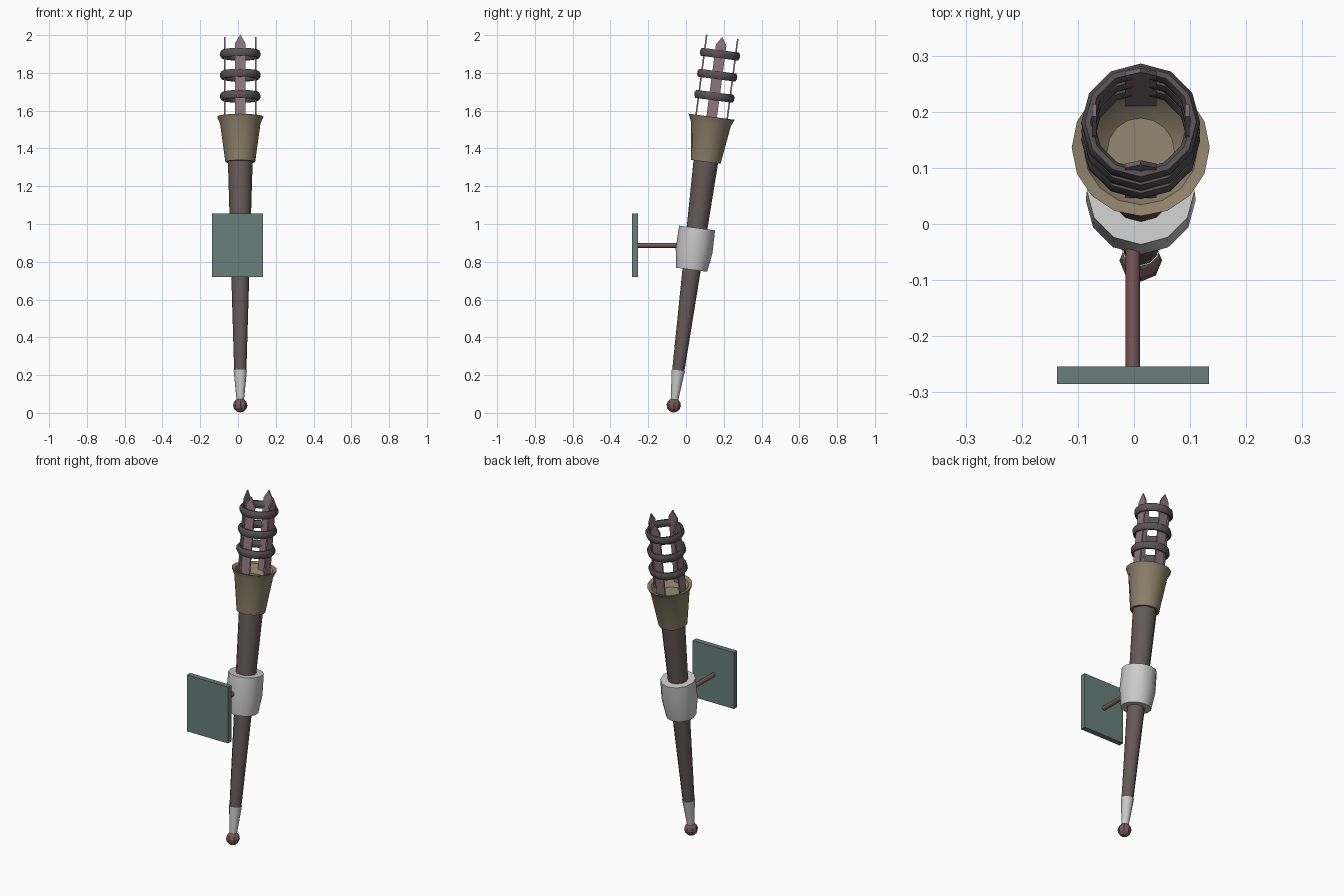
import bpy, bmesh, math
from mathutils import Matrix, Vector

if "Cube" in bpy.data.objects:
    bpy.data.objects.remove(bpy.data.objects["Cube"])

# Torch axis: local z starts at the ball centre and leans back
TILT = Matrix.Translation((0.012, -0.065, 0.04)) @ Matrix.Rotation(math.radians(-7.5), 4, 'X')


def material(name, rgb):
    m = bpy.data.materials.new(name)
    m.diffuse_color = (*rgb, 1)
    m.use_nodes = True
    m.node_tree.nodes["Principled BSDF"].inputs["Base Color"].default_value = m.diffuse_color
    return m


wood = material("dark_wood", (0.13, 0.10, 0.10))
iron = material("dark_iron", (0.10, 0.085, 0.09))
rose = material("rose_metal", (0.27, 0.18, 0.21))
tan = material("tan_brass", (0.27, 0.215, 0.145))
red = material("red_brown", (0.19, 0.10, 0.10))
green = material("green_plate", (0.14, 0.215, 0.195))


def finish(name, bm, mat=None, matrix=None, smooth=True):
    bmesh.ops.remove_doubles(bm, verts=bm.verts, dist=1e-5)
    bmesh.ops.recalc_face_normals(bm, faces=bm.faces)
    mesh = bpy.data.meshes.new(name)
    bm.to_mesh(mesh)
    bm.free()
    ob = bpy.data.objects.new(name, mesh)
    bpy.context.collection.objects.link(ob)
    if matrix:
        ob.matrix_world = matrix
    if mat:
        mesh.materials.append(mat)
    if smooth:
        bpy.ops.object.select_all(action='DESELECT')
        ob.select_set(True)
        bpy.context.view_layer.objects.active = ob
        bpy.ops.object.shade_smooth_by_angle(angle=math.radians(35))
    return ob


def lathe(name, profile, sides, mat=None, closed=False, smooth=True):
    """Revolve (radius, height) points round the torch axis."""
    bm = bmesh.new()
    vs = [bm.verts.new((0, -r, z)) for r, z in profile]
    pairs = list(zip(vs, vs[1:] + vs[:1])) if closed else list(zip(vs, vs[1:]))
    es = [bm.edges.new(p) for p in pairs]
    bmesh.ops.spin(bm, geom=vs + es, cent=(0, 0, 0), axis=(0, 0, 1),
                   angle=math.tau, steps=sides)
    return finish(name, bm, mat, TILT, smooth)


# Handle, tip and grip collar
lathe("shaft", [(0, 0.17), (0.032, 0.17), (0.066, 1.32), (0, 1.32)], 12, wood)
lathe("tip_ferrule", [(0, 0.02), (0.019, 0.02), (0.035, 0.187), (0, 0.187)], 12)
lathe("grip_collar", [(0, 0.724), (0.083, 0.724), (0.098, 0.825), (0.096, 0.947), (0, 0.947)], 12)

# Faceted ball at the foot
bm = bmesh.new()
bmesh.ops.create_uvsphere(bm, u_segments=8, v_segments=6, radius=0.038)
finish("foot_ball", bm, red, TILT, False)

# Flared cup with recessed bowl
lathe("cup", [(0, 1.30), (0.079, 1.30), (0.107, 1.505), (0.123, 1.541),
              (0.102, 1.535), (0.09, 1.515), (0.06, 1.49), (0, 1.49)], 16, tan)

# Cage hoops with oval section
for i, t in enumerate((1.65, 1.763, 1.875)):
    section = [(0.0945 + 0.0125 * math.cos(a), t + 0.023 * math.sin(a))
               for a in (math.tau * (k + 0.5) / 8 for k in range(8))]
    lathe(f"cage_hoop_{i + 1}", section, 12, iron, closed=True)

# Four pointed cage bars
outline = [(-0.028, 1.5), (0.028, 1.5), (0.028, 1.922), (0, 1.968), (-0.028, 1.922)]
for i in range(4):
    bm = bmesh.new()
    face = bm.faces.new([bm.verts.new((x, -0.087, z)) for x, z in outline])
    ext = bmesh.ops.extrude_face_region(bm, geom=[face], use_keep_orig=True)
    bmesh.ops.translate(bm, vec=(0, 0.008, 0),
                        verts=[g for g in ext['geom'] if isinstance(g, bmesh.types.BMVert)])
    finish(f"cage_bar_{i + 1}", bm, rose, TILT @ Matrix.Rotation(i * math.pi / 2, 4, 'Z'), False)

# Wall plate
bm = bmesh.new()
bmesh.ops.create_cube(bm, size=1)
bmesh.ops.scale(bm, vec=(0.271, 0.031, 0.335), verts=bm.verts)
finish("wall_plate", bm, green, Matrix.Translation((-0.002, -0.2695, 0.8875)), False)

# Rod joining the plate to the collar
bm = bmesh.new()
bmesh.ops.create_cone(bm, cap_ends=True, segments=12, radius1=0.013, radius2=0.013, depth=0.27)
finish("mount_rod", bm, red,
       Matrix.Translation((-0.002, -0.125, 0.887)) @ Matrix.Rotation(math.pi / 2, 4, 'X'))
